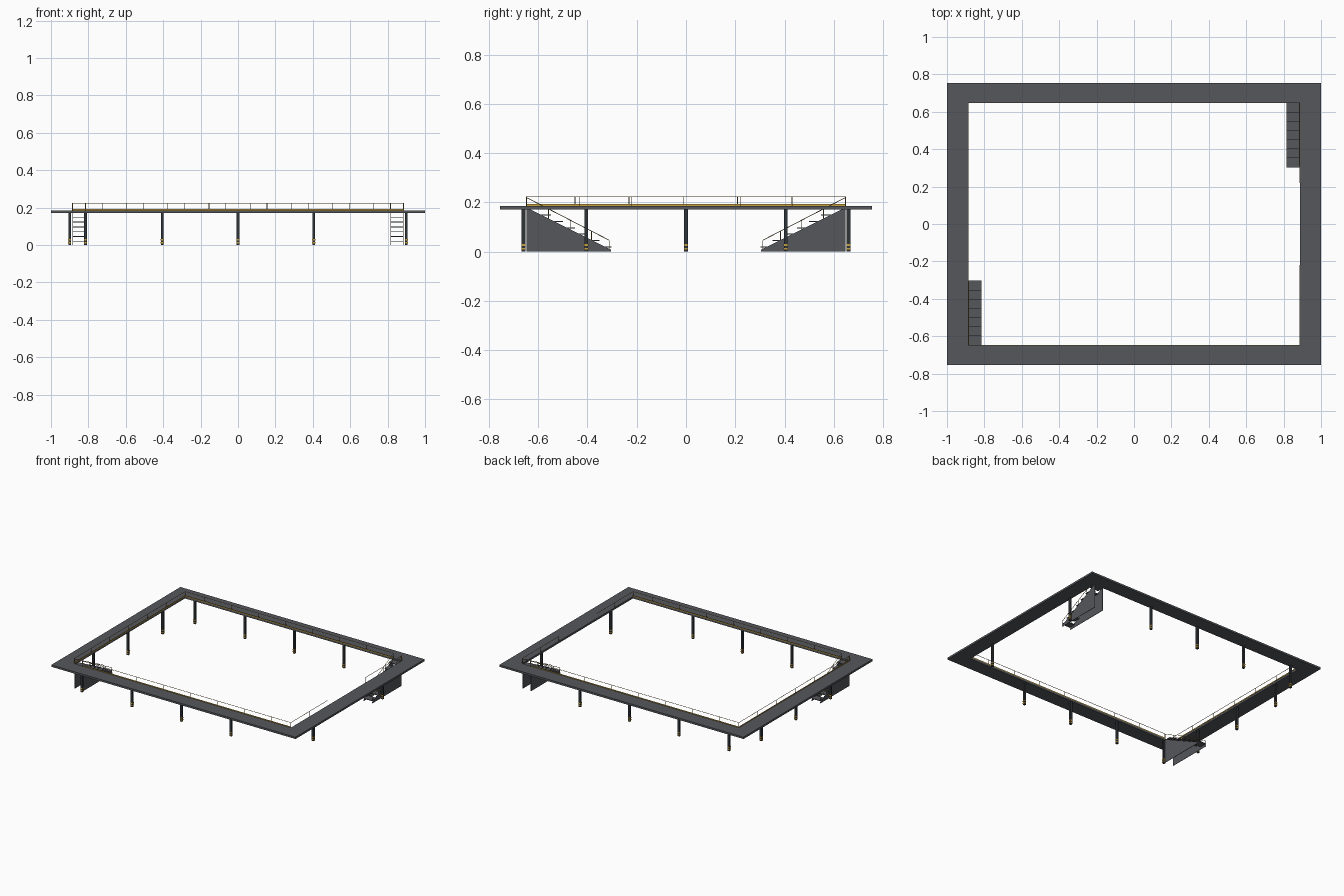
import bpy, bmesh, math
from mathutils import Vector, Matrix

if "Cube" in bpy.data.objects:
    bpy.data.objects.remove(bpy.data.objects["Cube"])

def material(name, rgb):
    m = bpy.data.materials.new(name)
    m.diffuse_color = (*rgb, 1)
    m.use_nodes = True
    m.node_tree.nodes["Principled BSDF"].inputs["Base Color"].default_value = m.diffuse_color
    return m

GREY = material("deck_grey", (0.09, 0.095, 0.105))
DARK = material("column_dark", (0.03, 0.035, 0.04))
YELLOW = material("safety_yellow", (0.6, 0.36, 0.05))
RAIL = material("rail_bronze", (0.3, 0.2, 0.07))

OX, OY, IX, IY = 1.0, 0.755, 0.888, 0.648
ZB, ZT, RAIL_H, R = 0.172, 0.186, 0.037, 0.0015

def finish(name, bm, mat):
    bmesh.ops.recalc_face_normals(bm, faces=bm.faces)
    me = bpy.data.meshes.new(name)
    bm.to_mesh(me)
    bm.free()
    me.materials.append(mat)
    ob = bpy.data.objects.new(name, me)
    bpy.context.collection.objects.link(ob)
    return ob

def box(bm, lo, hi):
    lo, hi = Vector(lo), Vector(hi)
    m = Matrix.Translation((lo + hi) / 2) @ Matrix.Diagonal((*(hi - lo), 1))
    bmesh.ops.create_cube(bm, size=1, matrix=m)

def tube(bm, a, b):
    a, b = Vector(a), Vector(b)
    d = b - a
    m = Matrix.Translation((a + b) / 2) @ d.to_track_quat('Z', 'Y').to_matrix().to_4x4()
    bmesh.ops.create_cone(bm, cap_ends=True, segments=8, radius1=R, radius2=R,
                          depth=d.length, matrix=m)

# Rectangular walkway ring
bm = bmesh.new()
rings = [[bm.verts.new((sx * x, sy * y, z)) for sx, sy in ((-1, -1), (1, -1), (1, 1), (-1, 1))]
         for x, y, z in ((OX, OY, ZB), (OX, OY, ZT), (IX, IY, ZT), (IX, IY, ZB))]
for k in range(4):
    a, b = rings[k], rings[(k + 1) % 4]
    for i in range(4):
        j = (i + 1) % 4
        bm.faces.new((a[i], a[j], b[j], b[i]))
finish("walkway_deck", bm, GREY)

# Columns with yellow warning bands
spots = [(x, y) for x in (-0.815, -0.405, 0, 0.405) for y in (-0.66, 0.66)]
spots += [(-0.9, y) for y in (-0.405, 0, 0.405)] + [(0.9, -0.405), (0.9, 0.405)]
cols, bands = bmesh.new(), bmesh.new()
for x, y in spots:
    box(cols, (x - .0075, y - .0075, 0), (x + .0075, y + .0075, ZB))
    for z in (0.008, 0.024):
        box(bands, (x - .0082, y - .0082, z), (x + .0082, y + .0082, z + .008))
finish("columns", cols, DARK)
finish("column_warning_bands", bands, YELLOW)

# Guard rails along the inner edge: posts, top rail and toe board
def guard(name, a, b, toe=True, step=0.22):
    bm = bmesh.new()
    a, b = Vector((*a, ZT)), Vector((*b, ZT))
    up = Vector((0, 0, RAIL_H))
    length, d = (b - a).length, (b - a).normalized()
    n = int(length / step - 0.3)
    for p in [a + d * step * i for i in range(n + 1)] + [b]:
        tube(bm, p, p + up)
    tube(bm, a + up, b + up)
    finish(name, bm, RAIL)
    if toe:
        t = bmesh.new()
        lo = Vector(map(min, a, b)) - Vector((.001, .001, 0))
        hi = Vector(map(max, a, b)) + Vector((.001, .001, .007))
        box(t, lo, hi)
        finish(name + "_toe_board", t, YELLOW)

GX, GY, SX = IX - .001, IY + .001, 0.815
guard("front_guard_rail", (-SX, -GY), (GX, -GY))
guard("back_guard_rail", (SX, GY), (-GX, GY))
guard("left_guard_rail", (-GX, GY), (-GX, -GY))
guard("right_front_guard_rail", (GX, -GY), (GX, -0.22), False, 0.215)
guard("right_back_guard_rail", (GX, GY), (GX, 0.22), False, 0.215)

# Stairs: the left one rises to the front deck, the other is turned half a turn
Y0, Y1, STEPS = -0.305, -IY, 7
run, rise = (Y1 - Y0) / STEPS, (ZT - 0.006) / STEPS

def stair(label, turn):
    panels, treads, rails = bmesh.new(), bmesh.new(), bmesh.new()
    x0, x1 = -IX + .002, -SX
    # Solid triangular side sheets
    for x in (x0, x1 - .003):
        prof = [(Y0, 0), (Y0, 0.008), (Y1, ZT - .006), (Y1, 0)]
        f = panels.faces.new([panels.verts.new((x, y, z)) for y, z in prof])
        ext = bmesh.ops.extrude_face_region(panels, geom=[f])
        bmesh.ops.translate(panels, vec=(.003, 0, 0),
                            verts=[v for v in ext["geom"] if isinstance(v, bmesh.types.BMVert)])
    # Open treads
    for i in range(STEPS):
        y, z = Y0 + run * i, rise * (i + 1) - .008
        box(treads, (x0, y + run - .002, z), (x1, y + .002, z + .004))
    # Sloping handrails with posts
    for x in (x0 + .002, x1 - .002):
        def pt(t, h):
            return (x, Y0 + (Y1 - Y0) * t, 0.006 + (ZT - .006) * t + h)
        tube(rails, pt(0.02, RAIL_H), pt(1, RAIL_H - .003))
        for t in (0.02, 0.23, 0.48, 0.74, 1):
            tube(rails, pt(t, -.004), pt(t, RAIL_H - .001))
    for name, bm, mat in (("side_panels", panels, GREY), ("treads", treads, GREY),
                          ("handrails", rails, RAIL)):
        ob = finish(f"{label}_stair_{name}", bm, mat)
        ob.rotation_euler.z = turn

stair("left", 0)
stair("right", math.pi)
